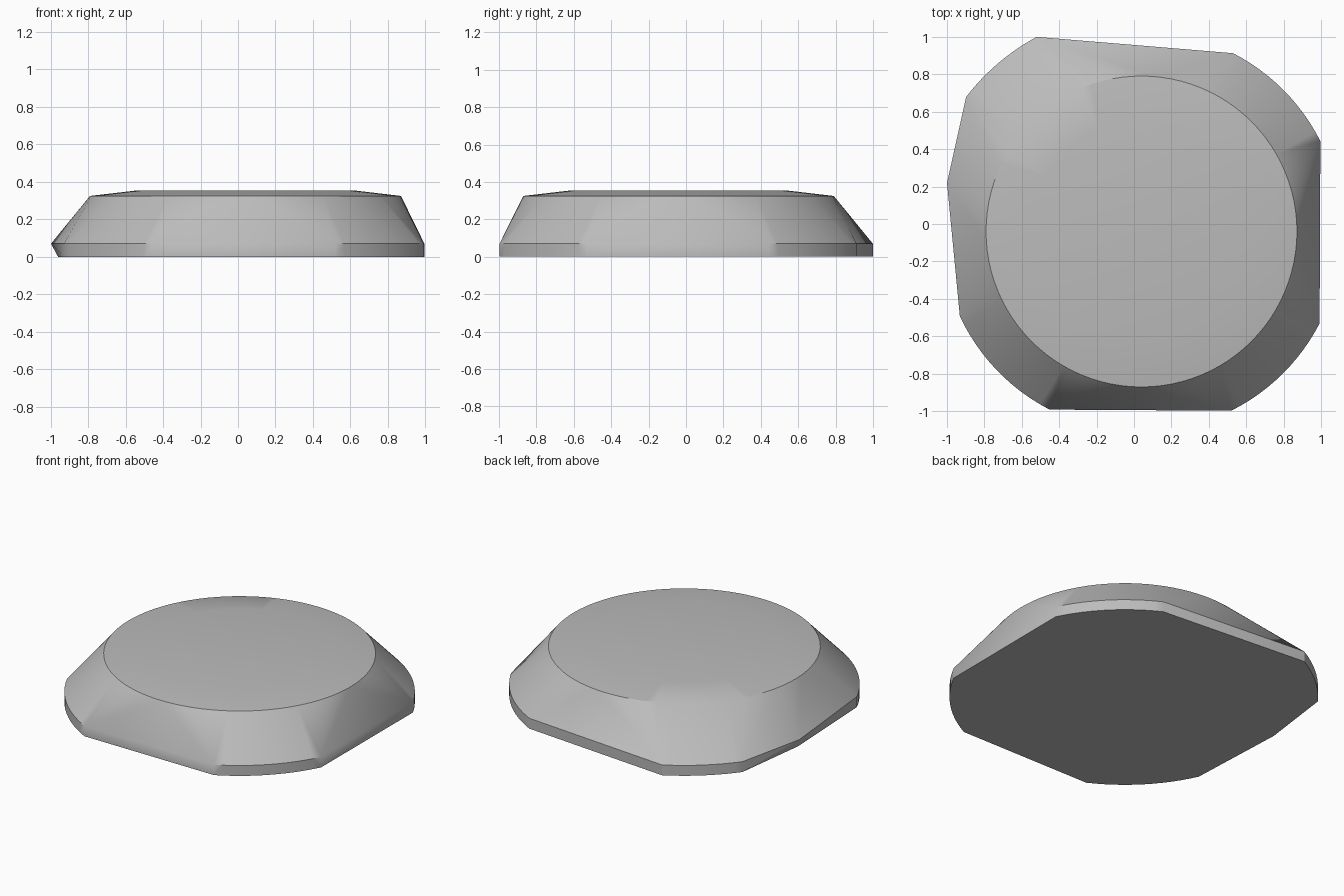
import bpy
import bmesh
import math

cube = bpy.data.objects.get("Cube")
if cube:
    bpy.data.objects.remove(cube, do_unlink=True)

CX, CY = 0.04, -0.04      # shared centre of all the arcs


def arc(bm, radius, start, end, z, steps):
    """Add points along an arc, angles in degrees."""
    for i in range(steps + 1):
        a = math.radians(start + (end - start) * i / max(steps, 1))
        bm.verts.new((CX + radius * math.cos(a), CY + radius * math.sin(a), z))


bm = bmesh.new()

# rounded corners of the base band, at floor level and at the band's top
corners = [(1.07, -63.4, -27.3), (1.07, 26.8, 62.8),
           (1.18, 118.3, 142.5), (1.07, 205, 242.7)]
for z in (0, 0.07):
    for radius, start, end in corners:
        arc(bm, radius, start, end, z, 12)

# single extra corner, tucked in at the floor
arc(bm, 1.07, 166, 166, 0.07, 0)
arc(bm, 1.025, 167.5, 167.5, 0, 0)

# round rim and the flat plateau of the shallow dome
STEP = 3.75
arc(bm, 0.83, 0, 360 - STEP, 0.325, 95)
arc(bm, 0.59, 0, 360 - STEP, 0.353, 95)

# skin everything as one convex body
result = bmesh.ops.convex_hull(bm, input=bm.verts)
loose = [v for v in bm.verts if not v.link_faces]
bmesh.ops.delete(bm, geom=loose, context='VERTS')
bmesh.ops.dissolve_limit(bm, angle_limit=math.radians(0.05),
                         verts=bm.verts, edges=bm.edges)
bmesh.ops.recalc_face_normals(bm, faces=bm.faces)

mesh = bpy.data.meshes.new("faceted_disc")
bm.to_mesh(mesh)
bm.free()
disc = bpy.data.objects.new("faceted_disc", mesh)
bpy.context.collection.objects.link(disc)

# plain grey
grey = bpy.data.materials.new("plain_grey")
grey.use_nodes = True
colour = (0.5, 0.5, 0.5, 1)
grey.diffuse_color = colour
for node in grey.node_tree.nodes:
    if node.type == 'BSDF_PRINCIPLED':
        node.inputs["Base Color"].default_value = colour
mesh.materials.append(grey)

bpy.ops.object.select_all(action='DESELECT')
disc.select_set(True)
bpy.context.view_layer.objects.active = disc
bpy.ops.object.shade_smooth_by_angle(angle=math.radians(30))
